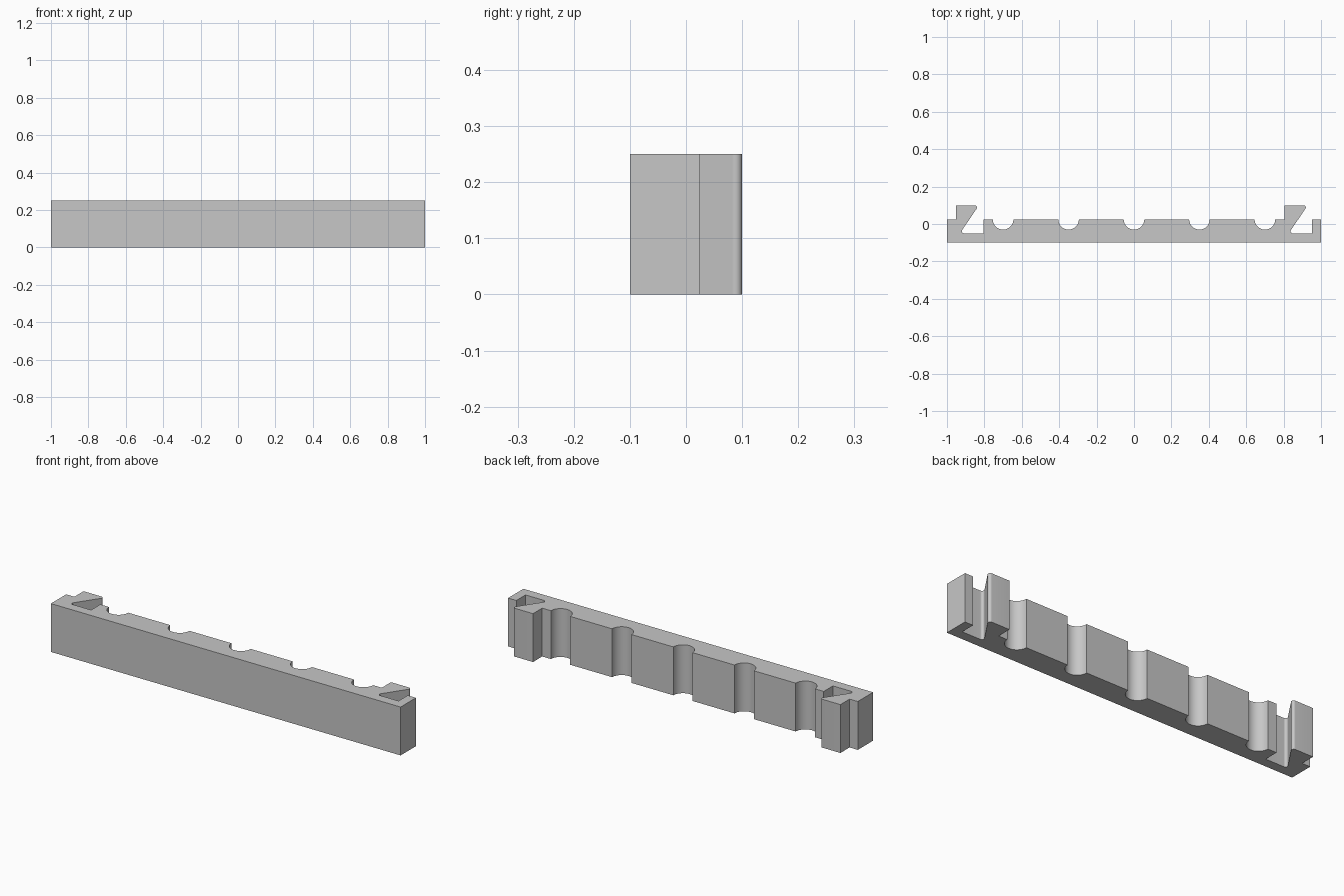
import bpy
import bmesh
import math
from mathutils import Vector

cube = bpy.data.objects.get("Cube")
if cube:
    bpy.data.objects.remove(cube, do_unlink=True)

HEIGHT = 0.25
FRONT, BACK, FLOOR, HOOK_TOP = -0.1, 0.025, -0.05, 0.1
FILLET = 0.0115
GROOVE_RADIUS = 0.055
GROOVE_CENTRES = (-0.7, -0.35, 0, 0.35, 0.7)

grey = bpy.data.materials.new("plain grey")
grey.use_nodes = True
grey.diffuse_color = (0.57, 0.57, 0.57, 1)
grey.node_tree.nodes["Principled BSDF"].inputs["Base Color"].default_value = grey.diffuse_color


def rounded(before, corner, after, steps=8):
    """Points of an arc that rounds off a corner."""
    a, p, b = Vector(before), Vector(corner), Vector(after)
    u, v = (a - p).normalized(), (b - p).normalized()
    half = u.angle(v) / 2
    centre = p + (u + v).normalized() * (FILLET / math.sin(half))
    start = p + u * (FILLET / math.tan(half)) - centre
    end = p + v * (FILLET / math.tan(half)) - centre
    sweep = math.pi - 2 * half
    points = []
    for i in range(steps + 1):
        t = sweep * i / steps
        offset = (start * math.sin(sweep - t) + end * math.sin(t)) / math.sin(sweep)
        points.append(tuple(centre + offset))
    return points


def hook(x):
    """Dovetail hook and its undercut slot, starting at the hook's straight side."""
    base, tip = (x, HOOK_TOP), (x + 0.124, HOOK_TOP)
    root, slot_end = (x + 0.022, FLOOR), (x + 0.148, FLOOR)
    return [(x, BACK), base, *rounded(base, tip, root),
            *rounded(tip, root, slot_end), slot_end, (x + 0.148, BACK)]


def groove(x, steps=24):
    """Half-round groove cut into the back."""
    angles = [math.pi * (1 + i / steps) for i in range(steps + 1)]
    return [(x + GROOVE_RADIUS * math.cos(a), BACK + GROOVE_RADIUS * math.sin(a)) for a in angles]


# Outline of the rail along its back, from one end to the other
outline = [(-1, FRONT), (-1, BACK), *hook(-0.953)]
for centre in GROOVE_CENTRES:
    outline += groove(centre)
outline += [*hook(0.805), (1, BACK), (1, FRONT)]

# Extrude the outline upward
bm = bmesh.new()
bottom = bm.faces.new([bm.verts.new((x, y, 0)) for x, y in outline])
extruded = bmesh.ops.extrude_face_region(bm, geom=[bottom], use_keep_orig=True)
top_verts = [g for g in extruded["geom"] if isinstance(g, bmesh.types.BMVert)]
bmesh.ops.translate(bm, vec=(0, 0, HEIGHT), verts=top_verts)
bmesh.ops.recalc_face_normals(bm, faces=bm.faces)
caps = [f for f in bm.faces if abs(f.normal.z) > 0.9]
bmesh.ops.triangulate(bm, faces=caps)

mesh = bpy.data.meshes.new("grooved_rail")
bm.to_mesh(mesh)
bm.free()
mesh.materials.append(grey)
rail = bpy.data.objects.new("grooved_rail", mesh)
bpy.context.collection.objects.link(rail)

# Smooth the grooves and fillets, keep the edges sharp
bpy.ops.object.select_all(action="DESELECT")
rail.select_set(True)
bpy.context.view_layer.objects.active = rail
bpy.ops.object.shade_smooth_by_angle(angle=math.radians(30))
